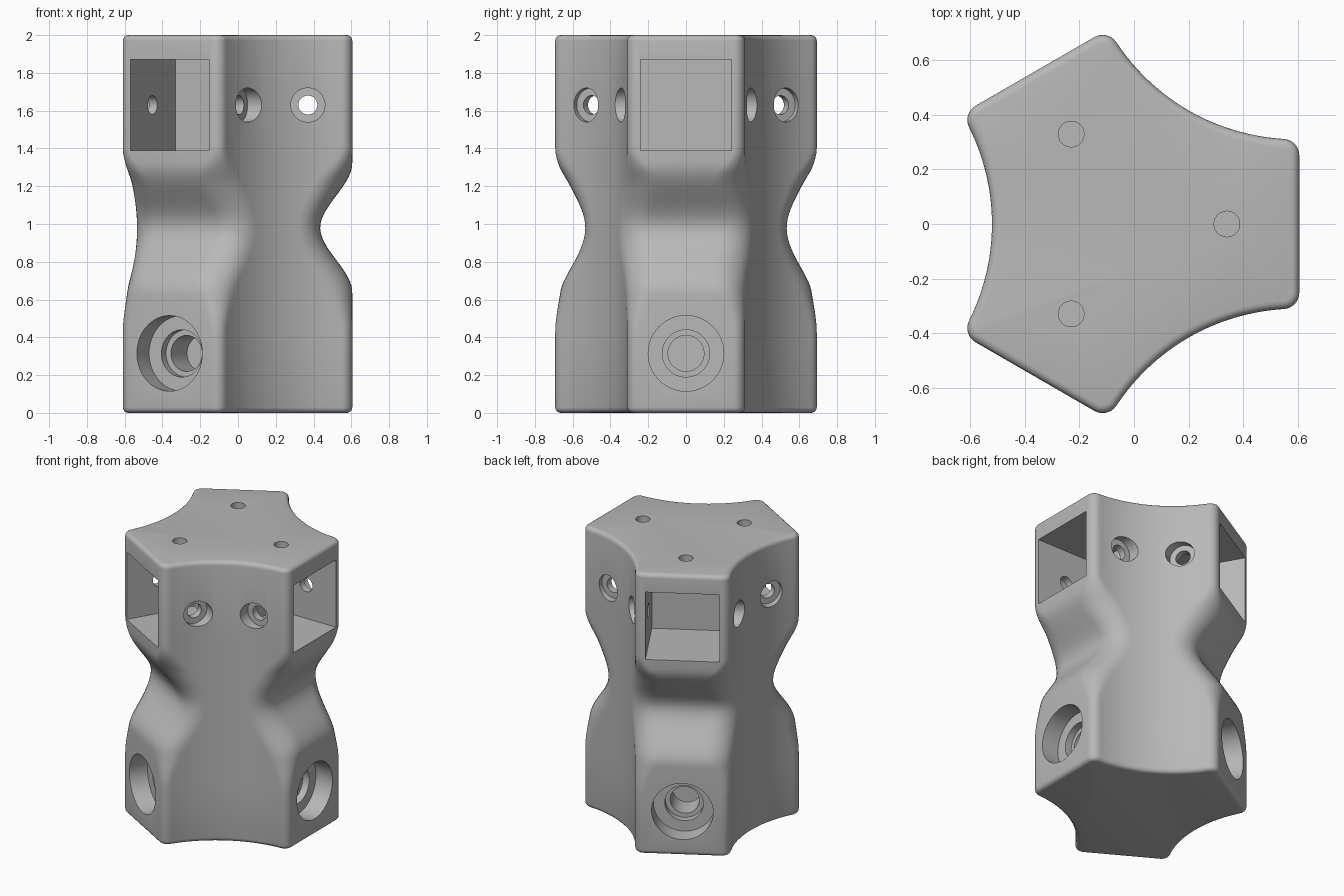
import bpy, bmesh
from math import sin, cos, pi, atan2, sqrt, radians, hypot
from mathutils import Matrix, Vector

cube = bpy.data.objects.get("Cube")
if cube:
    bpy.data.objects.remove(cube, do_unlink=True)

AXIS_X = -0.04          # the three-fold axis sits slightly off centre
HEIGHT, EDGE = 2.0, 0.03
ARC_R = 0.789           # concave flank radius
ARC_C = Vector((0.6345, 1.099))

# (height, value) keys, eased between
REACH = [(0.64, 0.645), (0.98, 0.475), (1.32, 0.645)]
ROUND = [(0.42, 0.06), (0.8, 0.2), (0.98, 0.17), (1.2, 0.2), (1.4, 0.06)]


def ease(keys, z):
    if z <= keys[0][0]:
        return keys[0][1]
    for (z0, a), (z1, b) in zip(keys, keys[1:]):
        if z <= z1:
            t = (z - z0) / (z1 - z0)
            return a + (b - a) * t * t * (3 - 2 * t)
    return keys[-1][1]


def outline(z, inset):
    """Three-armed cross-section: flat end, rounded corner, concave flank."""
    reach = ease(REACH, z) - inset
    r = ease(ROUND, z) - inset
    big = ARC_R + inset
    fx = reach - r
    fy = ARC_C.y - sqrt((big + r) ** 2 - (fx - ARC_C.x) ** 2)
    turn = atan2(ARC_C.y - fy, ARC_C.x - fx)
    half = [(fx + r * cos(turn * i / 8), fy + r * sin(turn * i / 8)) for i in range(9)]
    start, end = turn - pi, -2 * pi / 3
    for i in range(1, 15):
        a = start + (end - start) * i / 14
        half.append((ARC_C.x + big * cos(a), ARC_C.y + big * sin(a)))
    sector = [(x, -y) for x, y in reversed(half[:-1])] + half
    points = []
    for k in range(3):
        c, s = cos(k * 2 * pi / 3), sin(k * 2 * pi / 3)
        points += [(x * c - y * s, x * s + y * c, z) for x, y in sector]
    return points


def loft(name, rings):
    """Skin closed rings of equal length and cap both ends."""
    bm = bmesh.new()
    loops = [[bm.verts.new(p) for p in ring] for ring in rings]
    n = len(loops[0])
    for low, high in zip(loops, loops[1:]):
        for i in range(n):
            j = (i + 1) % n
            bm.faces.new((low[i], low[j], high[j], high[i]))
    bm.faces.new(loops[0][::-1])
    bm.faces.new(loops[-1])
    bmesh.ops.recalc_face_normals(bm, faces=bm.faces)
    mesh = bpy.data.meshes.new(name)
    bm.to_mesh(mesh)
    bm.free()
    obj = bpy.data.objects.new(name, mesh)
    bpy.context.collection.objects.link(obj)
    return obj


def turned(name, profile, sides=48):
    """Stepped round cutter from (height, radius) pairs."""
    return loft(name, [[(r * cos(2 * pi * i / sides), r * sin(2 * pi * i / sides), h)
                        for i in range(sides)] for h, r in profile])


def cut(body, cutter, matrix):
    cutter.data.transform(matrix)
    cutter.hide_render = True
    mod = body.modifiers.new("cut", 'BOOLEAN')
    mod.operation, mod.solver, mod.object = 'DIFFERENCE', 'EXACT', cutter
    bpy.ops.object.modifier_apply(modifier=mod.name)
    mesh = cutter.data
    bpy.data.objects.remove(cutter, do_unlink=True)
    bpy.data.meshes.remove(mesh)


# Main body with rounded rims
rims = [(EDGE * (1 - sin(t * pi / 8)), EDGE * (1 - cos(t * pi / 8))) for t in range(4, -1, -1)]
levels = rims + [(0.4 + 0.025 * i, 0) for i in range(42)]
levels += [(HEIGHT - z, e) for z, e in reversed(rims)]
body = loft("hub_body", [outline(z, e) for z, e in levels])
bpy.context.view_layer.objects.active = body
body.select_set(True)

along_x = Matrix.Rotation(radians(90), 4, 'Y')
along_y = Matrix.Rotation(radians(-90), 4, 'X')

for k in range(3):
    spin = Matrix.Rotation(k * 2 * pi / 3, 4, 'Z')

    # Square socket in the upper arm end
    w = 0.24
    square = [(-w, -w), (w, -w), (w, w), (-w, w)]
    socket = loft("socket_cutter", [[(x, y, z + 1.63) for y, z in square] for x in (0.165, 0.8)])
    cut(body, socket, spin)

    # Stepped bolt hole in the lower arm end
    bolt = turned("bolt_cutter", [(0.295, 0.095), (0.465, 0.095), (0.465, 0.125),
                                  (0.515, 0.125), (0.515, 0.2), (0.8, 0.2)], 64)
    cut(body, bolt, spin @ Matrix.Translation((0, 0, 0.315)) @ along_x)

    # Counterbored cross pin through both socket walls
    pin = turned("pin_cutter", [(-0.5, 0.09), (-0.29, 0.09), (-0.29, 0.05),
                                (0.29, 0.05), (0.29, 0.09), (0.5, 0.09)])
    cut(body, pin, spin @ Matrix.Translation((0.41, 0, 1.63)) @ along_y)

    # Vertical screw hole from the top into the socket
    screw = turned("screw_cutter", [(1.75, 0.047), (2.1, 0.047)], 32)
    cut(body, screw, spin @ Matrix.Translation((0.38, 0, 0)))

# Placement, colour and shading
body.data.transform(Matrix.Translation((AXIS_X, 0, 0)))
grey = bpy.data.materials.new("light_grey")
grey.use_nodes = True
colour = (0.48, 0.48, 0.48, 1)
grey.diffuse_color = colour
grey.node_tree.nodes["Principled BSDF"].inputs["Base Color"].default_value = colour
body.data.materials.clear()
body.data.materials.append(grey)
for face in body.data.polygons:
    face.material_index = 0
bpy.ops.object.select_all(action='DESELECT')
body.select_set(True)
bpy.ops.object.shade_smooth_by_angle(angle=radians(30))
